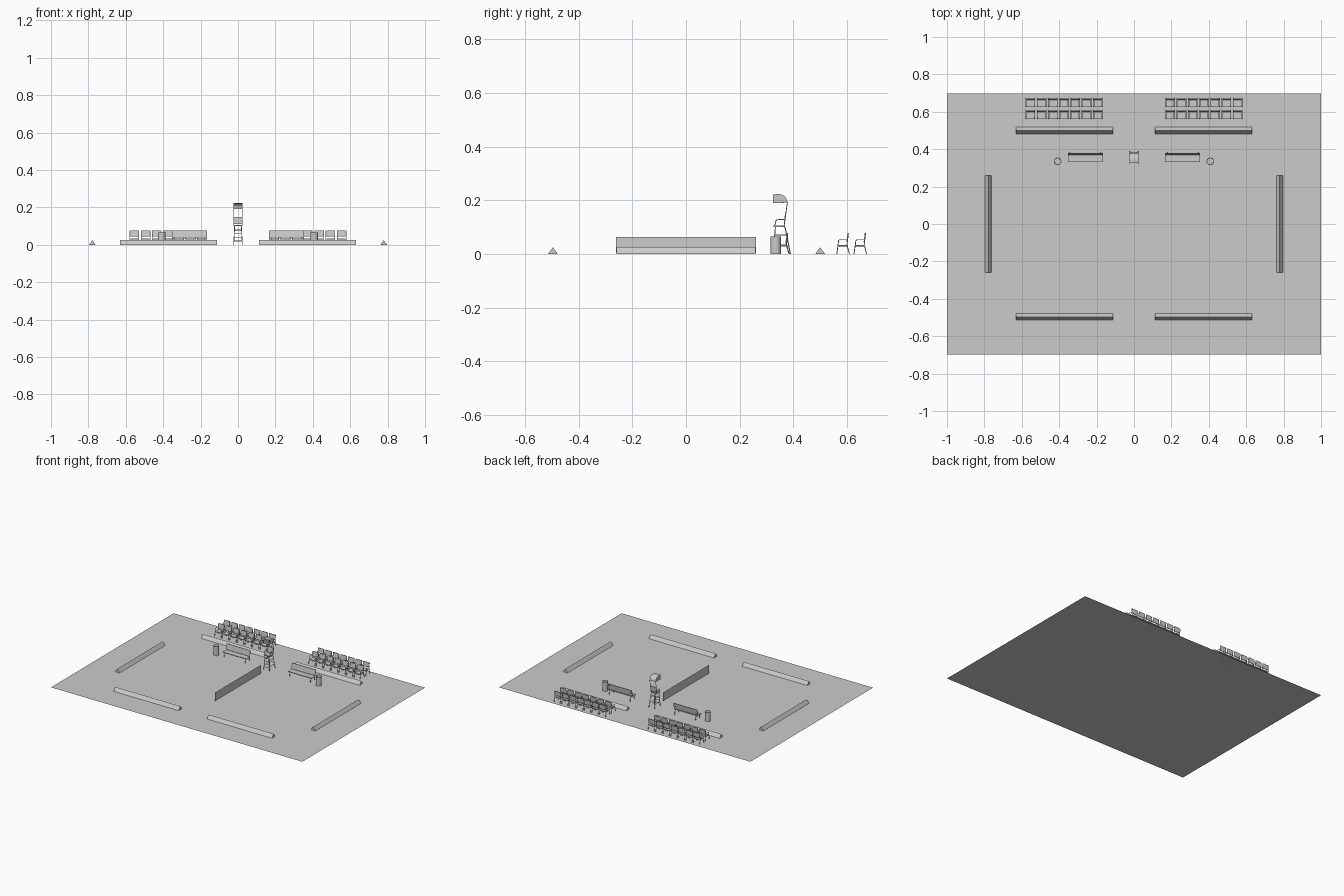
import bpy, bmesh
from math import pi, sin, cos
from mathutils import Vector, Matrix

if "Cube" in bpy.data.objects:
    bpy.data.objects.remove(bpy.data.objects["Cube"])


def box(bm, x0, x1, y0, y1, z0, z1):
    m = Matrix.Translation(((x0 + x1) / 2, (y0 + y1) / 2, (z0 + z1) / 2))
    bmesh.ops.create_cube(bm, size=1, matrix=m @ Matrix.Diagonal((x1 - x0, y1 - y0, z1 - z0, 1)))


def tube(bm, pts, r=0.0016, n=6):
    for a, b in zip(pts, pts[1:]):
        a, b = Vector(a), Vector(b)
        d = b - a
        m = Matrix.Translation((a + b) / 2) @ d.to_track_quat('Z', 'Y').to_matrix().to_4x4()
        bmesh.ops.create_cone(bm, cap_ends=True, segments=n, radius1=r, radius2=r, depth=d.length, matrix=m)


def prism(bm, profile, x0, x1):
    # (y, z) profile extruded along x
    f = bm.faces.new([bm.verts.new((x0, y, z)) for y, z in profile])
    g = bmesh.ops.extrude_face_region(bm, geom=[f])
    bmesh.ops.translate(bm, vec=(x1 - x0, 0, 0), verts=[v for v in g['geom'] if isinstance(v, bmesh.types.BMVert)])
    bmesh.ops.recalc_face_normals(bm, faces=bm.faces[:])


def mesh(bm, name):
    me = bpy.data.meshes.new(name)
    bm.to_mesh(me)
    bm.free()
    return me


def place(me, name, loc=(0, 0, 0), rz=0):
    ob = bpy.data.objects.new(name, me)
    ob.location = loc
    ob.rotation_euler.z = rz
    bpy.context.collection.objects.link(ob)
    return ob


# court floor
bm = bmesh.new()
bm.faces.new([bm.verts.new(p) for p in ((-1, -.697, 0), (1, -.697, 0), (1, .697, 0), (-1, .697, 0))])
place(mesh(bm, "court_floor"), "court_floor")

# net: a single upright sheet
bm = bmesh.new()
bm.faces.new([bm.verts.new(p) for p in ((0, -.26, .003), (0, .26, .003), (0, .26, .063), (0, -.26, .063))])
place(mesh(bm, "net"), "net")

# triangular barriers around the court
bm = bmesh.new()
prism(bm, [(-.018, 0), (.018, 0), (0, .025)], -.259, .259)
barrier = mesh(bm, "barrier")
for s in (-1, 1):
    place(barrier, "side_barrier", (s * .779, 0, 0), pi / 2)
    for y in (-.496, .5):
        place(barrier, "end_barrier", (s * .371, y, 0))

# spectator chair, local origin at its centre on the floor
bm = bmesh.new()
box(bm, -.021, .021, -.02, .018, .03, .034)
prism(bm, [(.013, .044), (.017, .044), (.021, .078), (.017, .078)], -.022, .022)
for s in (-1, 1):
    x = s * .0245
    tube(bm, [(x, -.023, 0), (x, -.016, .05), (x, -.012, .053), (x, .017, .053)])
    tube(bm, [(x, .024, 0), (x, .015, .034), (x, .02, .076)])
    tube(bm, [(x, -.019, .03), (x, .016, .03)])
for y, z in ((-.019, .03), (.016, .03), (.016, .046)):
    tube(bm, [(-.0245, y, z), (.0245, y, z)])
chair = mesh(bm, "spectator_chair")
for s in (-1, 1):
    for y in (.585, .649):
        for i in range(7):
            place(chair, "spectator_chair", (s * (.194 + i * .06), y, 0))

# player bench
bm = bmesh.new()
box(bm, -.094, .094, -.025, .018, .03, .035)
prism(bm, [(.014, .038), (.018, .038), (.024, .078), (.02, .078)], -.094, .094)
for x in (-.083, .083):
    tube(bm, [(x, -.023, 0), (x, -.02, .03)], .002)
    tube(bm, [(x, .028, 0), (x, .018, .034), (x, .023, .074)], .002)
    tube(bm, [(x, -.021, .029), (x, .018, .029)], .002)
bench = mesh(bm, "player_bench")

# open-topped bin
bm = bmesh.new()
bmesh.ops.create_cone(bm, cap_ends=True, segments=16, radius1=.0195, radius2=.0195, depth=.065,
                      matrix=Matrix.Translation((0, 0, .0325)))
top = max(bm.faces, key=lambda f: f.calc_center_median().z)
bmesh.ops.inset_region(bm, faces=[top], thickness=.002)
bmesh.ops.translate(bm, vec=(0, 0, -.06), verts=top.verts[:])
bin_mesh = mesh(bm, "bin")
for s in (-1, 1):
    place(bench, "player_bench", (s * .26, .356, 0))
    ob = place(bin_mesh, "bin", (s * .408, .335, 0))

# umpire chair: ladder legs
bm = bmesh.new()
for s in (-1, 1):
    tube(bm, [(s * .023, .325, 0), (s * .018, .333, .1)], .002)
    tube(bm, [(s * .023, .389, 0), (s * .018, .369, .1)], .002)
    for t in (.3, .7):
        x = s * (.023 - .005 * t)
        tube(bm, [(x, .325 + .008 * t, .1 * t), (x, .389 - .02 * t, .1 * t)])
for t in (.2, .4, .6, .8):
    x = .023 - .005 * t
    tube(bm, [(-x, .325 + .008 * t, .1 * t), (x, .325 + .008 * t, .1 * t)], .002)
    if t in (.4, .8):
        tube(bm, [(-x, .389 - .02 * t, .1 * t), (x, .389 - .02 * t, .1 * t)])
place(mesh(bm, "umpire_ladder"), "umpire_ladder")

# umpire seat, backrest, arm rails and canopy posts
bm = bmesh.new()
box(bm, -.022, .022, .327, .369, .1, .106)
prism(bm, [(.365, .112), (.369, .112), (.373, .15), (.369, .15)], -.022, .022)
for s in (-1, 1):
    x = s * .0235
    tube(bm, [(x, .33, .103), (x, .336, .126), (x, .342, .128), (x, .368, .128)])
    tube(bm, [(x, .365, .1), (x, .378, .193)])
place(mesh(bm, "umpire_seat"), "umpire_seat")

# canopy: solid rounded hood hollowed from the front and below
outline = [(.325, .222), (.346, .223)]
outline += [(.346 + .032 * sin(a), .191 + .032 * cos(a)) for a in [pi / 2 * i / 6 for i in range(1, 7)]]
bm = bmesh.new()
prism(bm, outline + [(.325, .19)], -.024, .024)
bm.normal_update()
opening = [f for f in bm.faces if f.normal.y < -.9 or f.normal.z < -.9]
bmesh.ops.delete(bm, geom=opening, context='FACES')
hood = place(mesh(bm, "umpire_canopy"), "umpire_canopy")
shell = hood.modifiers.new("shell", 'SOLIDIFY')
shell.thickness = .0012
